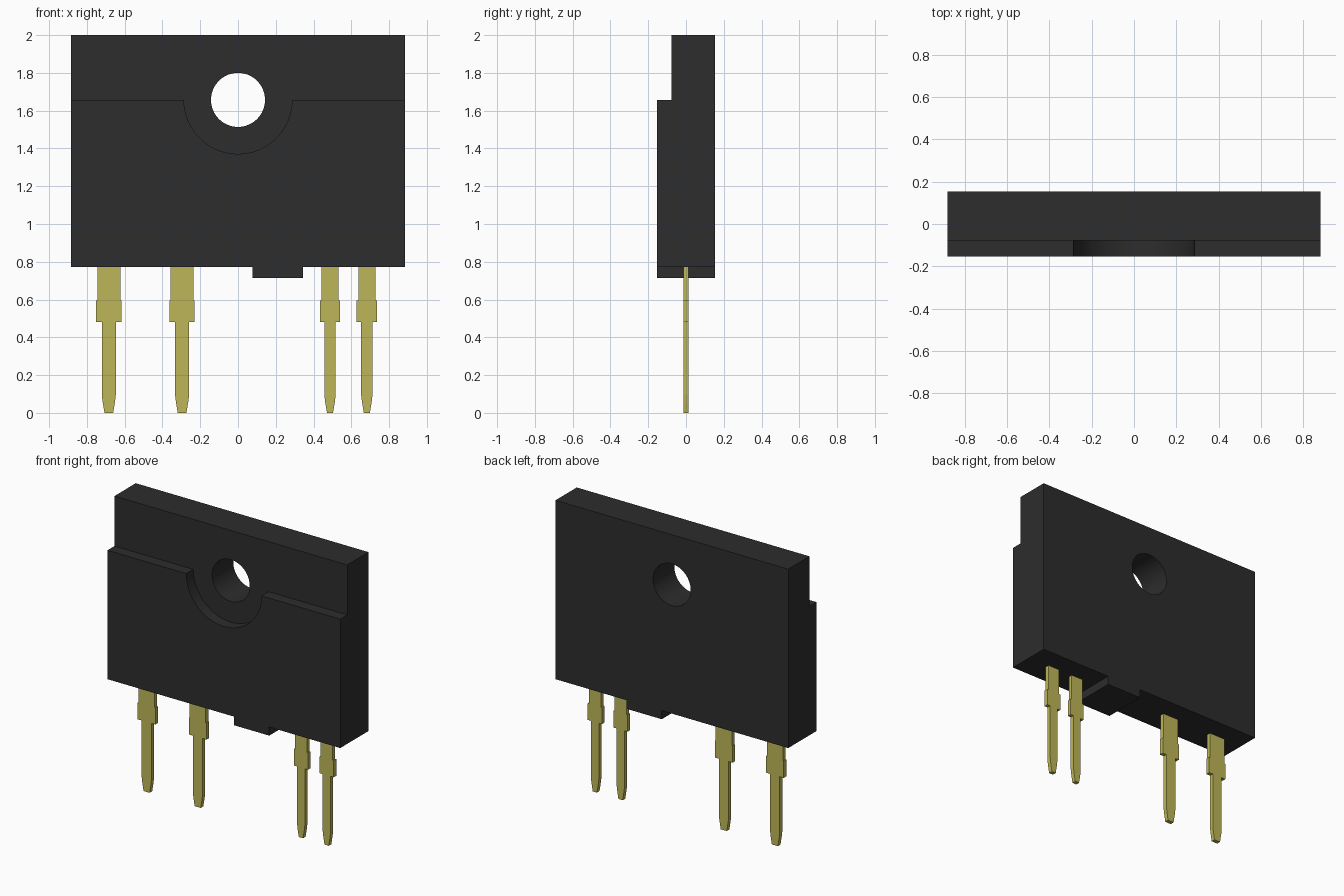
import bpy
import bmesh
from math import cos, sin, pi, radians

cube = bpy.data.objects.get("Cube")
if cube:
    bpy.data.objects.remove(cube, do_unlink=True)


def material(name, rgb):
    mat = bpy.data.materials.new(name)
    mat.use_nodes = True
    mat.diffuse_color = (*rgb, 1)
    mat.node_tree.nodes["Principled BSDF"].inputs["Base Color"].default_value = (*rgb, 1)
    return mat


black = material("black plastic", (0.026, 0.026, 0.026))
gold = material("pale gold", (0.515, 0.468, 0.098))


def extrude_outline(name, outline, y0, y1, mat):
    """Extrude an (x, z) outline from y0 to y1."""
    bm = bmesh.new()
    face = bm.faces.new([bm.verts.new((x, y0, z)) for x, z in outline])
    moved = bmesh.ops.extrude_face_region(bm, geom=[face])["geom"]
    bmesh.ops.translate(bm, vec=(0, y1 - y0, 0),
                        verts=[v for v in moved if isinstance(v, bmesh.types.BMVert)])
    bmesh.ops.recalc_face_normals(bm, faces=bm.faces)
    mesh = bpy.data.meshes.new(name)
    bm.to_mesh(mesh)
    bm.free()
    mesh.materials.append(mat)
    obj = bpy.data.objects.new(name, mesh)
    bpy.context.collection.objects.link(obj)
    return obj


def arc(radius, start, end, count):
    angles = [start + (end - start) * i / count for i in range(count + 1)]
    return [(radius * cos(a), hole_z + radius * sin(a)) for a in angles]


def select_only(obj):
    bpy.ops.object.select_all(action="DESELECT")
    obj.select_set(True)
    bpy.context.view_layer.objects.active = obj


def cut(obj, cutter):
    mod = obj.modifiers.new("cut", "BOOLEAN")
    mod.operation = "DIFFERENCE"
    mod.solver = "EXACT"
    mod.object = cutter
    select_only(obj)
    bpy.ops.object.modifier_apply(modifier=mod.name)
    bpy.data.objects.remove(cutter, do_unlink=True)


# Package body, with the standoff tab as part of its outline
half_w, half_d, base_z, hole_z = 0.883, 0.153, 0.773, 1.657
tab_l, tab_r, tab_z = 0.077, 0.344, 0.714
body = extrude_outline("body", [
    (-half_w, base_z), (tab_l, base_z), (tab_l, tab_z), (tab_r, tab_z),
    (tab_r, base_z), (half_w, base_z), (half_w, 2), (-half_w, 2)],
    -half_d, half_d, black)

# Stepped upper front with a rounded seat below the hole
step = [(-1, 2.2), (-1, hole_z)] + arc(0.286, pi, 2 * pi, 32) + [(1, hole_z), (1, 2.2)]
cut(body, extrude_outline("step_cutter", step, -0.4, -0.077, black))

# Mounting hole
cut(body, extrude_outline("hole_cutter", arc(0.143, 0, 2 * pi, 64)[:-1], -0.4, 0.4, black))
select_only(body)
bpy.ops.object.shade_smooth_by_angle(angle=radians(30))


# Flat leads: neck, shoulder, leg and tapered tip
def lead(name, x, neck, shoulder, leg, tip):
    side = [(tip, 0), (leg - 0.004, 0.06), (leg, 0.095), (leg, 0.48),
            (shoulder, 0.48), (shoulder, 0.594), (neck, 0.594), (neck, base_z)]
    outline = [(x + w, z) for w, z in side] + [(x - w, z) for w, z in reversed(side)]
    extrude_outline(name, outline, -0.014, 0.014, gold)


for name, x in (("outer_wide_lead", -0.684), ("inner_wide_lead", -0.296)):
    lead(name, x, 0.061, 0.067, 0.037, 0.023)
for name, x in (("inner_narrow_lead", 0.487), ("outer_narrow_lead", 0.682)):
    lead(name, x, 0.045, 0.054, 0.03, 0.016)
